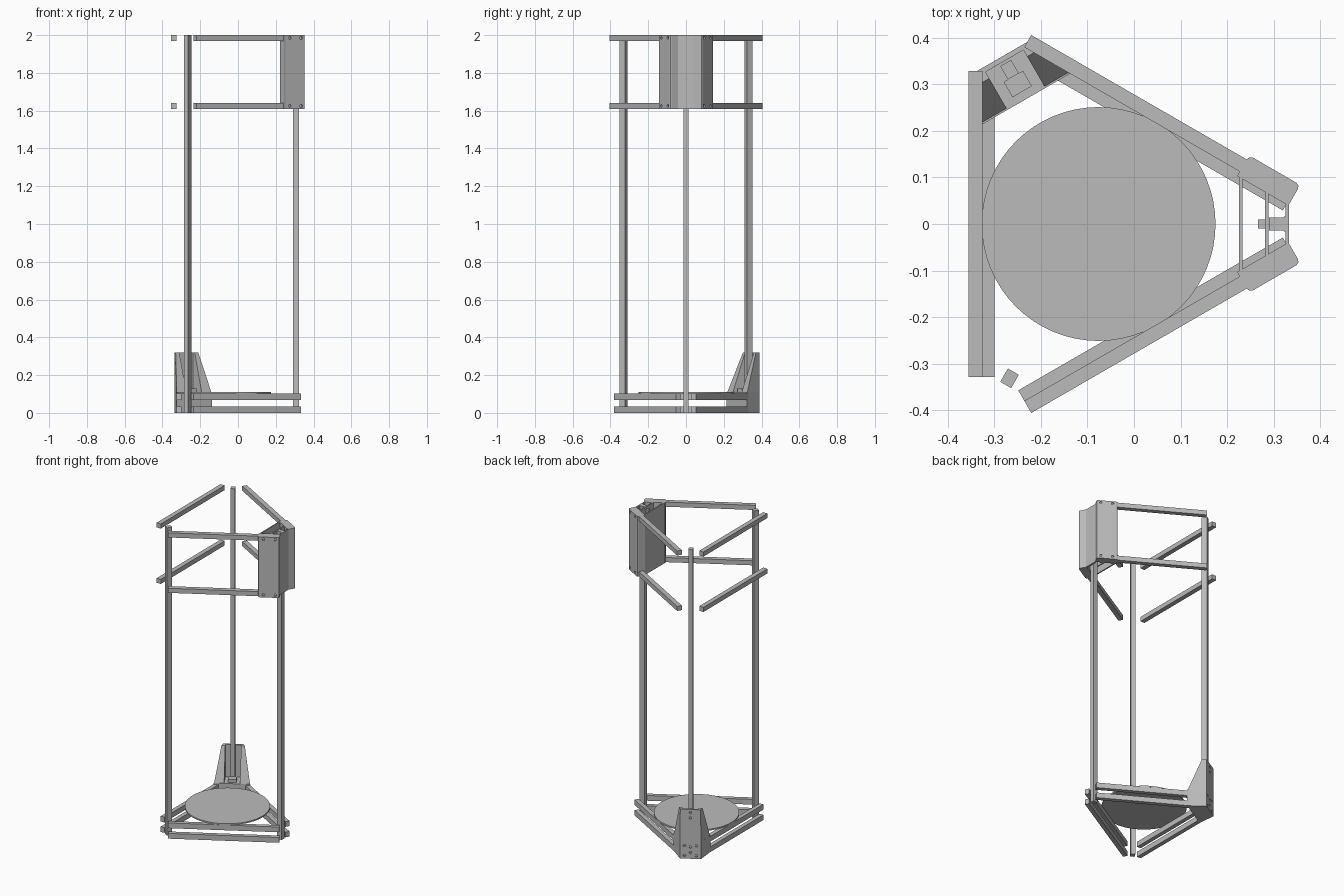
import bpy, bmesh
from math import radians
from mathutils import Matrix, Vector

if "Cube" in bpy.data.objects:
    bpy.data.objects.remove(bpy.data.objects["Cube"])

grey = bpy.data.materials.new("mid grey")
grey.use_nodes = True
COLOUR = (0.5, 0.5, 0.5, 1)
grey.diffuse_color = COLOUR
grey.node_tree.nodes["Principled BSDF"].inputs["Base Color"].default_value = COLOUR

CENTRE = Matrix.Translation((-0.076, 0, 0))


def frame(angle):
    """Local axes: x points outward from the frame centre, y runs sideways."""
    return CENTRE @ Matrix.Rotation(radians(angle), 4, "Z")


def finish(name, bm, angle):
    bmesh.ops.recalc_face_normals(bm, faces=bm.faces)
    bm.transform(frame(angle))
    mesh = bpy.data.meshes.new(name)
    bm.to_mesh(mesh)
    bm.free()
    mesh.materials.append(grey)
    obj = bpy.data.objects.new(name, mesh)
    bpy.context.collection.objects.link(obj)
    return obj


def loft(name, low, high, z0, z1, angle):
    """Solid between two outlines with equal point counts."""
    bm = bmesh.new()
    a = [bm.verts.new((x, y, z0)) for x, y in low]
    b = [bm.verts.new((x, y, z1)) for x, y in high]
    bm.faces.new(a)
    bm.faces.new(b)
    for i in range(len(a)):
        j = (i + 1) % len(a)
        bm.faces.new((a[i], a[j], b[j], b[i]))
    return finish(name, bm, angle)


def box(name, x0, x1, y0, y1, z0, z1, angle):
    outline = [(x0, y0), (x1, y0), (x1, y1), (x0, y1)]
    return loft(name, outline, outline, z0, z1, angle)


def drill(obj, spots, depth, angle, radius=0.008):
    """Bore holes along the local outward axis; spots are (x, y, z)."""
    bm = bmesh.new()
    for spot in spots:
        turn = Matrix.Translation(spot) @ Matrix.Rotation(radians(90), 4, "Y")
        bmesh.ops.create_cone(bm, cap_ends=True, segments=16, radius1=radius,
                              radius2=radius, depth=depth * 2, matrix=turn)
    cutter = finish("hole_cutter", bm, angle)
    cutter.hide_render = True
    mod = obj.modifiers.new("holes", "BOOLEAN")
    mod.operation = "DIFFERENCE"
    mod.solver = "EXACT"
    mod.object = cutter
    bpy.context.view_layer.objects.active = obj
    bpy.ops.object.modifier_apply(modifier=mod.name)
    bpy.data.objects.remove(cutter)


# Three upright posts
for name, angle, z0 in (("right", 240, 0), ("front", 0, 0), ("rear", 120, 0.1)):
    box(name + "_post", 0.366, 0.399, -0.0135, 0.0135, z0, 2.0, angle)

# Triangular rings of rails, the lower pair set further in
HALF = 0.328
for side in (60, 180, 300):
    for z in (1.61, 1.97):
        box("upper_rail", 0.249, 0.279, -HALF, HALF, z, z + 0.03, side)
    for z in (0.0, 0.068):
        box("lower_rail", 0.223, 0.25, -HALF, HALF, z, z + 0.034, side)

# Round bed
bm = bmesh.new()
bmesh.ops.create_cone(bm, cap_ends=True, segments=64, radius1=0.251, radius2=0.251,
                      depth=0.009, matrix=Matrix.Translation((0, 0, 0.1065)))
bed = finish("round_bed", bm, 0)
for poly in bed.data.polygons:
    poly.use_smooth = len(poly.vertices) == 4
bed.data.set_sharp_from_angle(angle=radians(40))

# Upper bracket: two clamping wings joined by cross plates
LOW, TOP = 1.608, 2.0
for side, s in ((60, -1), (300, 1)):
    wing = [(0.238, 0.206), (0.28, 0.206), (0.286, 0.209), (0.289, 0.215),
            (0.289, 0.324), (0.286, 0.33), (0.28, 0.333), (0.238, 0.333)]
    wing = [(x, y * s) for x, y in wing]
    plate = loft("bracket_wing", wing, wing, LOW, TOP, side)
    drill(plate, [(0.289, s * t, z) for t in (0.238, 0.308)
                  for z in (1.625, 1.985)], 0.008, side)
for x, half in ((0.301, 0.108), (0.357, 0.068), (0.401, 0.042)):
    box("bracket_plate", x, x + 0.008, -half, half, LOW, TOP, 0)
box("belt_tensioner", 0.342, 0.358, -0.01, 0.01, 1.95, 1.985, 0)
box("bracket_spine", 0.398, 0.402, -0.016, 0.016, LOW, TOP, 0)

# Rear foot: wedge base, tapered side walls, back wall
FOOT = 120
wedge = [(0.31, -0.108), (0.31, 0.108), (0.415, 0.062), (0.415, -0.062)]
base = loft("foot_base", wedge, wedge, 0, 0.11, FOOT)
drill(base, [(0.415, y, z) for y in (-0.035, 0.035) for z in (0.02, 0.085)]
      + [(0.415, 0, 0.04), (0.415, 0, 0.075)], 0.008, FOOT)
for s, side in ((1, 180), (-1, 60)):
    low = [(0.314, 0.047), (0.314, 0.106), (0.415, 0.062), (0.415, 0.047)]
    high = [(0.388, 0.047), (0.388, 0.069), (0.415, 0.06), (0.415, 0.047)]
    loft("foot_side_wall", [(x, y * s) for x, y in low],
         [(x, y * s) for x, y in high], 0.11, 0.32, FOOT)
    drill(base, [(0.256, s * t, z) for t in (0.235, 0.295)
                 for z in (0.017, 0.085)], 0.012, side)
back = box("foot_back_wall", 0.404, 0.415, -0.047, 0.047, 0.11, 0.32, FOOT)
drill(back, [(0.415, 0, 0.265), (0.415, 0, 0.3)], 0.008, FOOT)
box("foot_post_block", 0.328, 0.366, -0.024, 0.024, 0.11, 0.13, FOOT)
